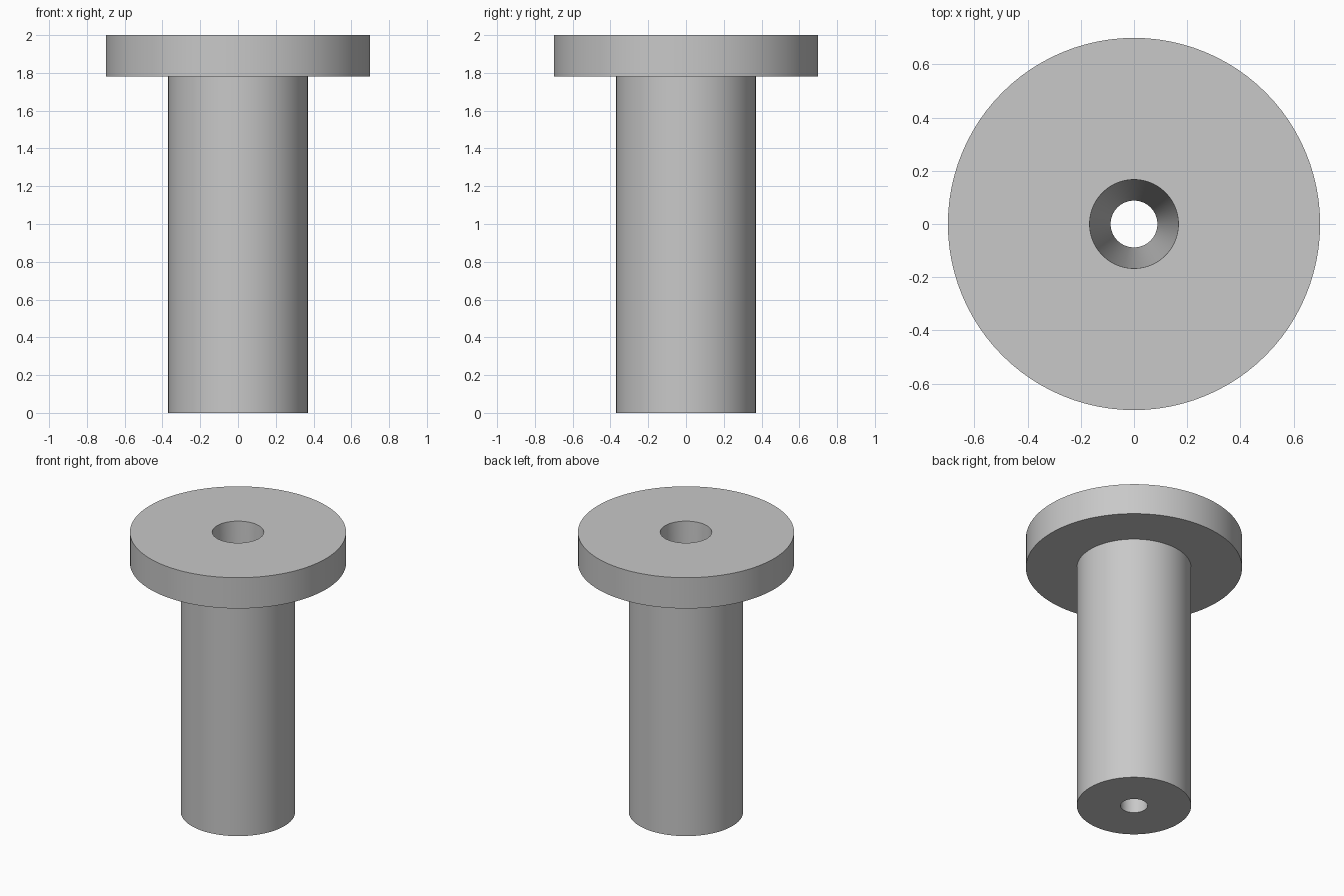
import bpy
import bmesh
import math

cube = bpy.data.objects.get("Cube")
if cube:
    bpy.data.objects.remove(cube, do_unlink=True)

SIDES = 96

grey = bpy.data.materials.new("plain grey")
grey.use_nodes = True
colour = (0.58, 0.58, 0.58, 1)
grey.diffuse_color = colour
grey.node_tree.nodes["Principled BSDF"].inputs["Base Color"].default_value = colour


def turned_part(name, profile):
    """Spin a closed (radius, height) profile around the z axis."""
    bm = bmesh.new()
    verts = [bm.verts.new((r, 0, z)) for r, z in profile]
    edges = [bm.edges.new((v, verts[(i + 1) % len(verts)])) for i, v in enumerate(verts)]
    bmesh.ops.spin(bm, geom=verts + edges, cent=(0, 0, 0), axis=(0, 0, 1),
                   angle=math.tau, steps=SIDES, use_merge=True)
    bmesh.ops.remove_doubles(bm, verts=bm.verts, dist=1e-5)
    bmesh.ops.recalc_face_normals(bm, faces=bm.faces)
    mesh = bpy.data.meshes.new(name)
    bm.to_mesh(mesh)
    bm.free()
    mesh.materials.append(grey)
    obj = bpy.data.objects.new(name, mesh)
    bpy.context.collection.objects.link(obj)
    bpy.ops.object.select_all(action='DESELECT')
    obj.select_set(True)
    bpy.context.view_layer.objects.active = obj
    bpy.ops.object.shade_smooth_by_angle(angle=math.radians(30))
    return obj


# Round shank and wide flange in one turned piece, with a tapered through bore
hole_bottom, hole_top = 0.088, 0.167
shank, flange = 0.37, 0.70
flange_base, top = 1.78, 2.0
turned_part("flanged_bushing", [
    (hole_bottom, 0), (shank, 0), (shank, flange_base),
    (flange, flange_base), (flange, top), (hole_top, top),
])
